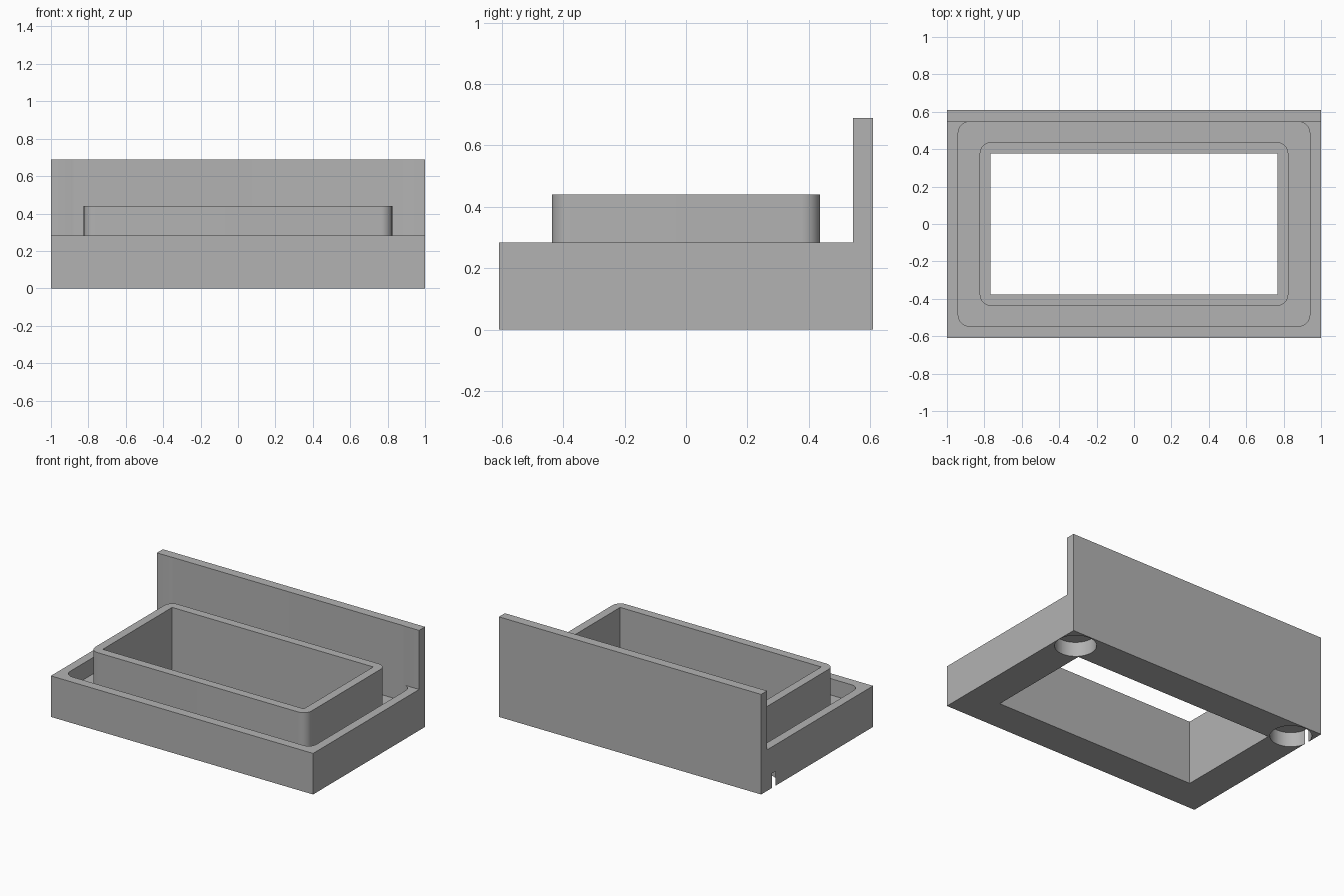
import bpy
import bmesh
import math

old = bpy.data.objects.get("Cube")
if old:
    bpy.data.objects.remove(old, do_unlink=True)

grey = bpy.data.materials.new("plain_grey")
grey.use_nodes = True
colour = (0.45, 0.45, 0.45, 1)
grey.diffuse_color = colour
grey.node_tree.nodes["Principled BSDF"].inputs["Base Color"].default_value = colour


def prism(name, points, depth):
    """Solid made by sweeping a closed outline along a vector."""
    bm = bmesh.new()
    face = bm.faces.new([bm.verts.new(p) for p in points])
    swept = bmesh.ops.extrude_face_region(bm, geom=[face])["geom"]
    moved = [v for v in swept if isinstance(v, bmesh.types.BMVert)]
    bmesh.ops.translate(bm, verts=moved, vec=depth)
    bmesh.ops.recalc_face_normals(bm, faces=bm.faces)
    mesh = bpy.data.meshes.new(name)
    bm.to_mesh(mesh)
    bm.free()
    mesh.materials.append(grey)
    obj = bpy.data.objects.new(name, mesh)
    bpy.context.collection.objects.link(obj)
    return obj


def rounded_block(name, hx, hy, z0, z1, r=0, steps=10):
    """Upright block with rounded vertical corners."""
    points = []
    for i, (sx, sy) in enumerate(((1, 1), (-1, 1), (-1, -1), (1, -1))):
        for k in range(steps + 1 if r else 1):
            a = math.pi / 2 * (i + k / steps)
            points.append((sx * (hx - r) + r * math.cos(a),
                           sy * (hy - r) + r * math.sin(a), z0))
    return prism(name, points, (0, 0, z1 - z0))


def combine(target, tool, operation):
    tool.hide_render = True
    mod = target.modifiers.new(operation.lower(), "BOOLEAN")
    mod.operation = operation
    mod.solver = "EXACT"
    mod.object = tool
    bpy.context.view_layer.objects.active = target
    bpy.ops.object.modifier_apply(modifier=mod.name)
    bpy.data.objects.remove(tool, do_unlink=True)


# Base with the upright back wall, swept from its side profile
profile = [(-0.61, 0), (0.61, 0), (0.61, 0.69), (0.545, 0.69),
           (0.545, 0.283), (-0.61, 0.283)]
base = prism("tray_with_back_wall", [(-1, y, z) for y, z in profile], (2, 0, 0))

# Recessed channel around a raised rectangular collar
combine(base, rounded_block("channel", 0.94, 0.546, 0.17, 0.8, 0.06), "DIFFERENCE")
combine(base, rounded_block("collar", 0.825, 0.437, 0.12, 0.44, 0.06), "UNION")
combine(base, rounded_block("opening", 0.767, 0.378, -0.1, 0.6), "DIFFERENCE")

# Round sockets under the back corners
for x in (-0.8715, 0.868):
    socket = rounded_block("socket", 0.13, 0.13, -0.05, 0.1, 0.1299, 12)
    socket.data.transform(socket.matrix_world.Translation((x, 0.472, 0)))
    combine(base, socket, "DIFFERENCE")

# Smooth rounded corners, crisp edges
bpy.ops.object.select_all(action="DESELECT")
base.select_set(True)
bpy.context.view_layer.objects.active = base
bpy.ops.object.shade_smooth_by_angle(angle=math.radians(30))
